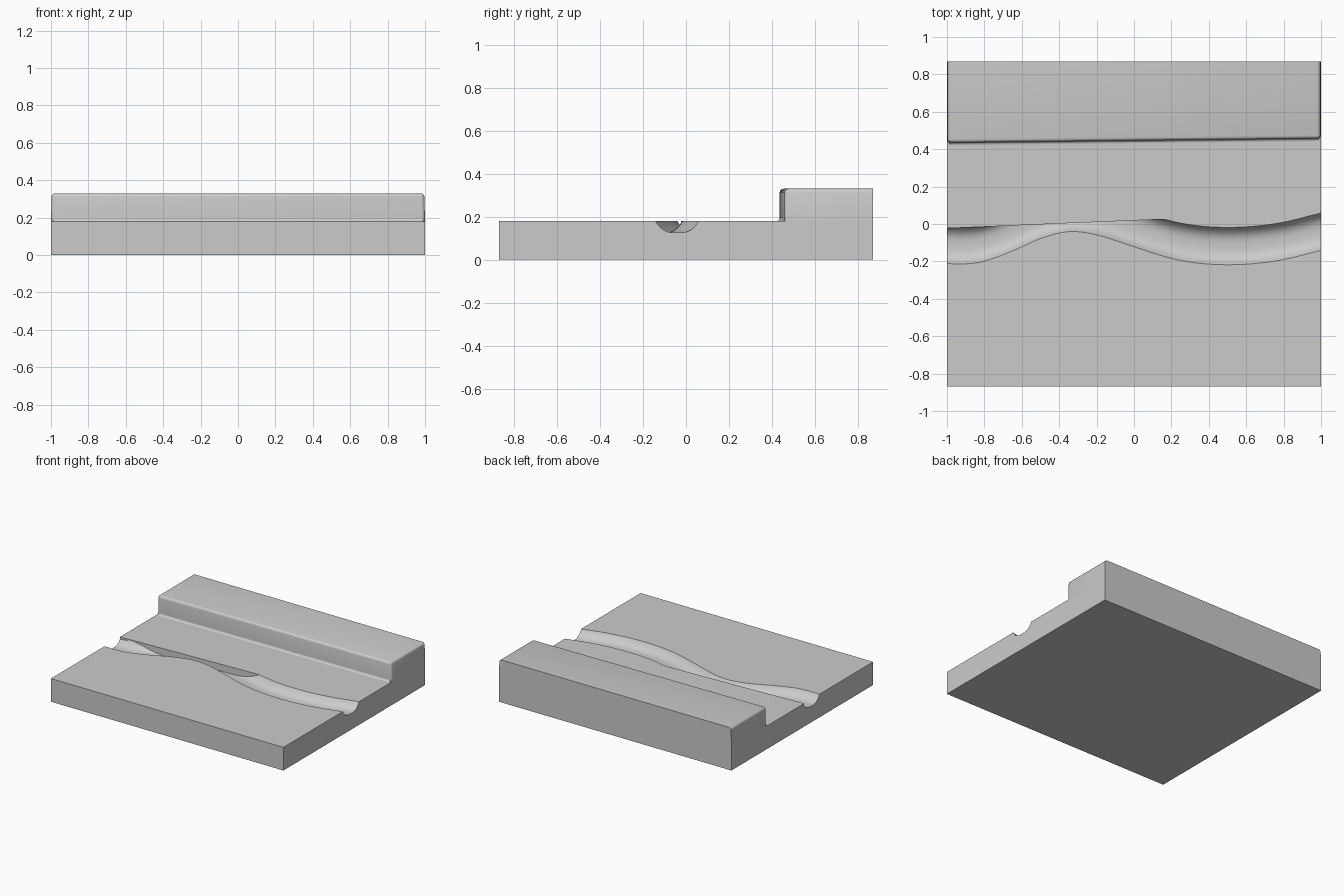
import bpy, bmesh, math

if "Cube" in bpy.data.objects:
    bpy.data.objects.remove(bpy.data.objects["Cube"])

HALF_Y, BED, TOP = 0.87, 0.18, 0.33
HALF_W, DEPTH = 0.1, 0.054          # channel half width and depth
STATIONS, ARC = 80, 14

# South bank of the channel, (x, y) seen from above
BANK = [(-1, -.212), (-.9, -.213), (-.8, -.199), (-.65, -.144), (-.5, -.078),
        (-.35, -.041), (-.2, -.058), (0, -.122), (.2, -.184), (.35, -.21),
        (.5, -.218), (.65, -.211), (.8, -.19), (1, -.141)]


def bank_y(x):
    """Smooth cubic interpolation through the bank points."""
    n = len(BANK)

    def slope(k):
        a, b = BANK[max(k - 1, 0)], BANK[min(k + 1, n - 1)]
        return (b[1] - a[1]) / (b[0] - a[0])
    i = max(k for k in range(n - 1) if BANK[k][0] <= x + 1e-9)
    (x0, y0), (x1, y1) = BANK[i], BANK[i + 1]
    h = x1 - x0
    t = (x - x0) / h
    return ((2*t**3 - 3*t**2 + 1) * y0 + (t**3 - 2*t**2 + t) * h * slope(i)
            + (3*t**2 - 2*t**3) * y1 + (t**3 - t**2) * h * slope(i + 1))


def finish(bm, name):
    bmesh.ops.remove_doubles(bm, verts=bm.verts, dist=1e-5)
    bmesh.ops.recalc_face_normals(bm, faces=bm.faces)
    mesh = bpy.data.meshes.new(name)
    bm.to_mesh(mesh)
    bm.free()
    ob = bpy.data.objects.new(name, mesh)
    bpy.context.collection.objects.link(ob)
    bpy.ops.object.select_all(action='DESELECT')
    ob.select_set(True)
    bpy.context.view_layer.objects.active = ob
    bpy.ops.object.shade_smooth_by_angle(angle=math.radians(30))
    return ob


def loft(sections, name):
    """Join closed sections and cap both ends."""
    bm = bmesh.new()
    rings = [[bm.verts.new(p) for p in s] for s in sections]
    for a, b in zip(rings, rings[1:]):
        for i in range(len(a)):
            j = (i + 1) % len(a)
            bm.faces.new((a[i], a[j], b[j], b[i]))
    bm.faces.new(rings[0])
    bm.faces.new(rings[-1][::-1])
    return finish(bm, name)


# Ground slab with the winding channel; the north bank is cut by a straight line
def ground_section(x):
    c = bank_y(x) + HALF_W
    u_end = min(1, (0.019 + 0.042 * x - c) / HALF_W)
    pts = [(-HALF_Y, 0), (-HALF_Y, BED)]
    for i in range(ARC + 1):
        s = (1 - math.cos(math.pi * i / ARC)) / 2
        u = -1 + (u_end + 1) * s
        pts.append((c + u * HALF_W, BED - DEPTH * (1 - abs(u) ** 3.3)))
    pts += [(c + u_end * HALF_W, BED), (HALF_Y, BED), (HALF_Y, 0)]
    return [(x, y, z) for y, z in pts]


loft([ground_section(-1 + 2 * i / STATIONS) for i in range(STATIONS + 1)],
     "ground_slab")


# Raised ledge at the back, rounded along the front and side edges
def ledge_y(x):
    return 0.446 + 0.011 * x


bm = bmesh.new()
low, high = [[bm.verts.new((x, y, z)) for x, y in
              ((-w, ledge_y(-1)), (w, ledge_y(1)), (w, HALF_Y), (-w, HALF_Y))]
             for w, z in ((1, BED), (0.996, TOP))]
bm.faces.new(low[::-1])
bm.faces.new(high)
for i in range(4):
    j = (i + 1) % 4
    bm.faces.new((low[i], low[j], high[j], high[i]))
pairs = [(high[3], high[0]), (high[0], high[1]), (high[1], high[2]),
         (low[0], high[0]), (low[1], high[1])]
bmesh.ops.bevel(bm, geom=[bm.edges.get(p) for p in pairs], offset=0.018,
                segments=4, profile=0.5, affect='EDGES')
finish(bm, "raised_ledge")

# Small fillet where the ledge meets the ground
R = 0.014


def fillet_section(x):
    y = ledge_y(x)
    arc = [(y - R + R * math.sin(a), BED + R - R * math.cos(a))
           for a in (math.pi / 2 * k / 4 for k in range(5))]
    return [(x, p, q) for p, q in arc + [(y + 0.002, BED + R), (y + 0.002, BED)]]


loft([fillet_section(x) for x in (-0.99, 0.99)], "ledge_fillet")
